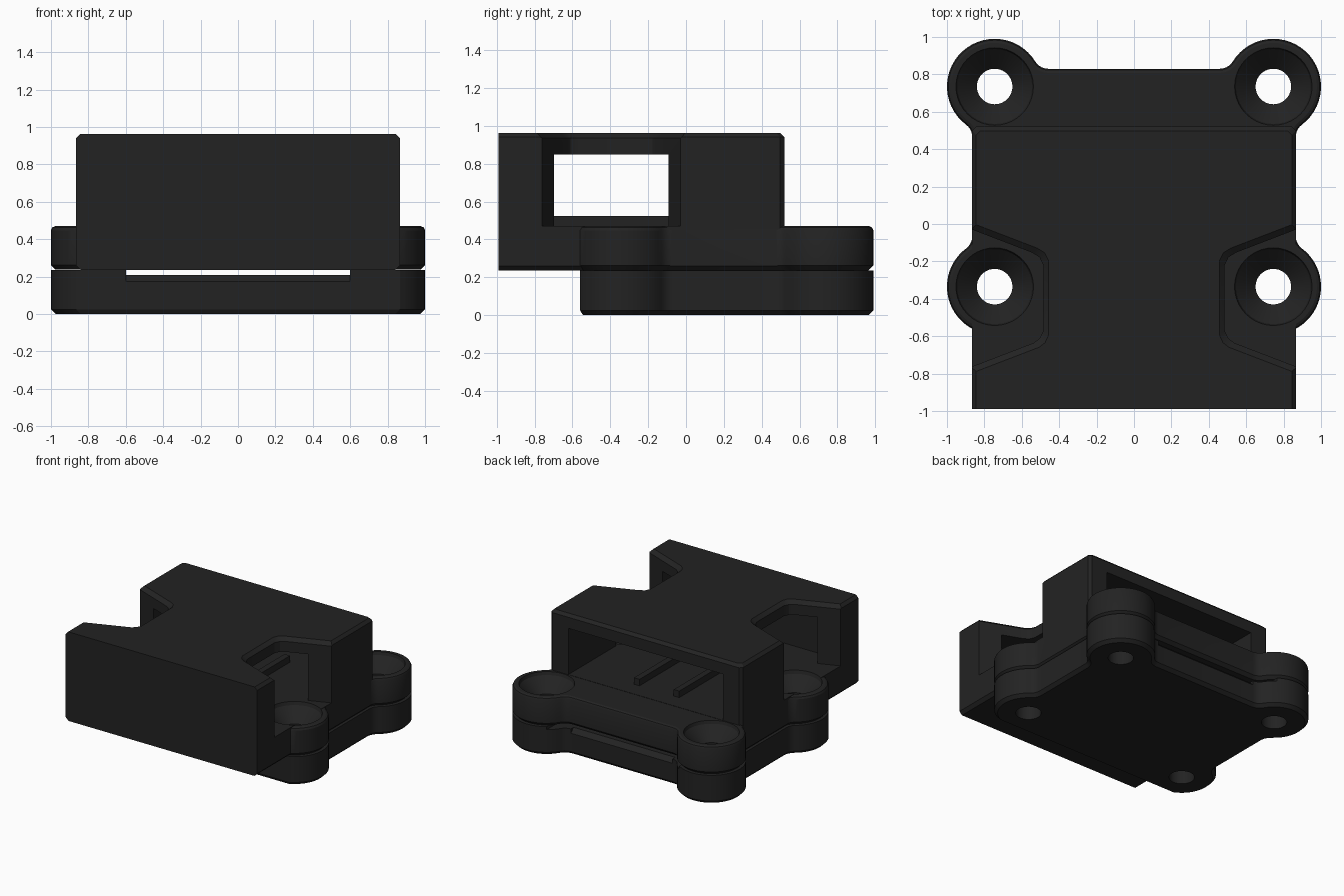
import bpy, bmesh, math

if "Cube" in bpy.data.objects:
    bpy.data.objects.remove(bpy.data.objects["Cube"])

black = bpy.data.materials.new("black_plastic")
black.diffuse_color = (0.0165, 0.0165, 0.0165, 1)
black.use_nodes = True
black.node_tree.nodes["Principled BSDF"].inputs["Base Color"].default_value = black.diffuse_color

LOBES = [(sx * 0.745, cy) for sx in (-1, 1) for cy in (0.735, -0.335)]


def loft(name, sections):
    """Solid through stacked outlines: [(points, z), ...]"""
    bm = bmesh.new()
    rings = [[bm.verts.new((x, y, z)) for x, y in pts] for pts, z in sections]
    n = len(rings[0])
    for a, b in zip(rings, rings[1:]):
        for i in range(n):
            j = (i + 1) % n
            bm.faces.new((a[i], a[j], b[j], b[i]))
    bm.faces.new(rings[0][::-1])
    bm.faces.new(rings[-1])
    bmesh.ops.recalc_face_normals(bm, faces=bm.faces)
    me = bpy.data.meshes.new(name)
    bm.to_mesh(me)
    bm.free()
    me.materials.append(black)
    ob = bpy.data.objects.new(name, me)
    bpy.context.collection.objects.link(ob)
    return ob


def combine(target, other, operation):
    """Apply a boolean and remove the helper."""
    mod = target.modifiers.new("boolean", 'BOOLEAN')
    mod.operation, mod.object, mod.solver = operation, other, 'EXACT'
    bpy.context.view_layer.update()
    dg = bpy.context.evaluated_depsgraph_get()
    me = bpy.data.meshes.new_from_object(target.evaluated_get(dg))
    target.modifiers.clear()
    target.data = me
    bpy.data.objects.remove(other)


def rect(x0, x1, y0, y1):
    return [(x0, y0), (x1, y0), (x1, y1), (x0, y1)]


def circle(cx, cy, r, n=40):
    return [(cx + r * math.cos(2 * math.pi * i / n),
             cy + r * math.sin(2 * math.pi * i / n)) for i in range(n)]


def arc(c, r, a0, a1, n):
    return [(c[0] + r * math.cos(a0 + (a1 - a0) * i / n),
             c[1] + r * math.sin(a0 + (a1 - a0) * i / n)) for i in range(n + 1)]


def plate_outline(d=0.0):
    """Plate with four screw lobes and filleted necks, inset by d."""
    w, back, cx, R, r = 0.865 - d, 0.83 - d, 0.745, 0.255 - d, 0.08 + d
    cf, cb = -0.335, 0.735
    side = w - cx
    dy = math.sqrt((R + r) ** 2 - (side + r) ** 2)
    rise = back - cb
    dx = math.sqrt((R + r) ** 2 - (rise + r) ** 2)
    a = math.atan2(dy, side + r)           # lobe to side neck
    b = math.atan2(rise + r, -dx)          # lobe to back neck
    low = -math.acos(side / R)             # front corner of lobe
    pi = math.pi
    half = arc((cx, cf), R, low, a, 20)
    half += arc((w + r, cf + dy), r, pi + a, pi, 5)
    half += arc((w + r, cb - dy), r, pi, pi - a, 5)
    half += arc((cx, cb), R, -a, b, 28)[1:]
    half += arc((cx - dx, back + r), r, b - pi, -pi / 2, 5)[1:]
    return half + [(-x, y) for x, y in reversed(half)]


def shell_outline(dw=0.0, db=0.0, c=0.022):
    w, b = 0.866 - dw, 0.52 - db
    return [(-w, -0.99), (w, -0.99), (w, b - c), (w - c, b),
            (c - w, b), (-w, b - c)]


def notch_outline(s, d=0.0):
    """Side cutaway with angled ends, grown by d."""
    pts = [(1.1, .06), (.545, -.153), (.505, -.178), (.485, -.22),
           (.485, -.57), (.503, -.61), (.535, -.635), (1.1, -.852)]
    return [(s * (x - d), y + (0.85 * d if y > -0.4 else -0.85 * d))
            for x, y in pts]


# Base plate, chamfered underneath
base = loft("base_plate", [(plate_outline(.025), 0), (plate_outline(), .025),
                           (plate_outline(), .235)])
# Strap channel through the base, with flared ends
combine(base, loft("channel", [(rect(-.6, .6, -1.2, 1.2), .21),
                               (rect(-.6, .6, -1.2, 1.2), .3)]), 'DIFFERENCE')
for name, half, y0, y1, dy in (("front_flare", .6, -1.1, -.56, .04),
                               ("back_flare", .46, 1.1, .83, -.04)):
    combine(base, loft(name, [(rect(-half, half, y0, y1), .175),
                              (rect(-half, half, y0, y1 + dy), .215),
                              (rect(-half, half, y0, y1 + dy), .3)]),
            'DIFFERENCE')
for cx, cy in LOBES:
    hole = circle(cx, cy, .095)
    combine(base, loft("hole", [(hole, -.1), (hole, .4)]), 'DIFFERENCE')

# Upper housing: box shell fused with the upper lobed plate
housing = loft("housing", [(shell_outline(.025), .235), (shell_outline(), .26),
                           (shell_outline(), .94),
                           (shell_outline(.022, .022), .963)])
combine(housing, loft("flange", [(plate_outline(.025), .237),
                                 (plate_outline(), .262),
                                 (plate_outline(), .448),
                                 (plate_outline(.007), .463),
                                 (plate_outline(.022), .47)]), 'UNION')
# Bay open to the back
combine(housing, loft("bay", [(rect(-.7, .7, -.85, .6), .472),
                              (rect(-.7, .7, -.85, .6), .85)]), 'DIFFERENCE')
# Side cutaways with chamfered roof edge
for s in (-1, 1):
    combine(housing, loft("cutaway", [(notch_outline(s), .472),
                                      (notch_outline(s), .935),
                                      (notch_outline(s, .06), .995)]),
            'DIFFERENCE')
# Countersunk screw holes
for cx, cy in LOBES:
    combine(housing, loft("screw_hole", [(circle(cx, cy, .095), .1),
                                         (circle(cx, cy, .095), .34),
                                         (circle(cx, cy, .2), .445),
                                         (circle(cx, cy, .21), .48)]),
            'DIFFERENCE')

# Two ridges along the bay floor
for s, side in ((-1, "left"), (1, "right")):
    foot = rect(s * .18 - .025, s * .18 + .025, -.72, .38)
    loft(side + "_floor_ridge", [(foot, .46), (foot, .525)])

# Smooth the curves, keep edges sharp
for ob in (base, housing):
    bpy.ops.object.select_all(action='DESELECT')
    ob.select_set(True)
    bpy.context.view_layer.objects.active = ob
    bpy.ops.object.shade_smooth_by_angle(angle=math.radians(25))
